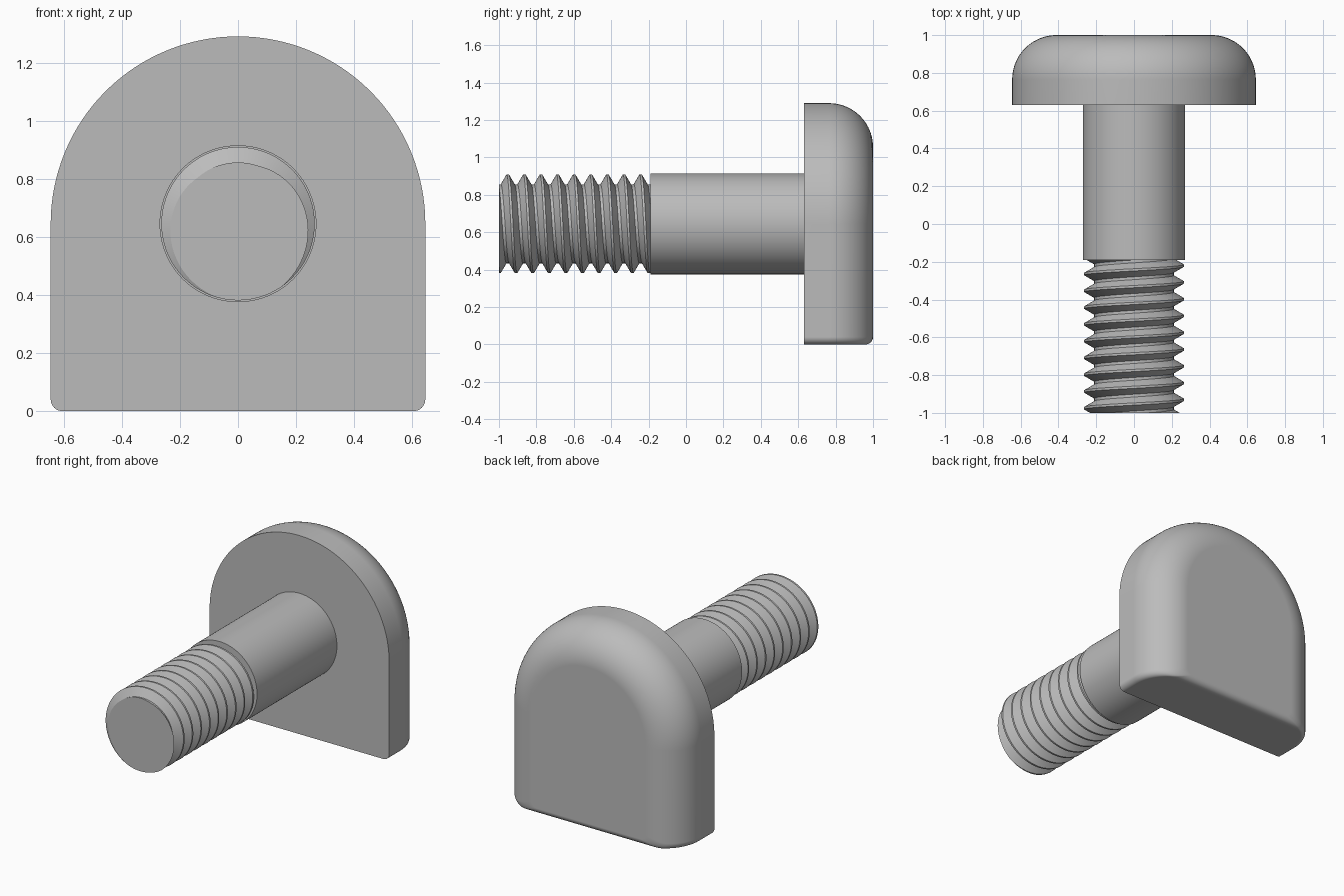
import bpy, bmesh
from math import sin, cos, pi, sqrt, tau, radians

cube = bpy.data.objects.get("Cube")
if cube:
    bpy.data.objects.remove(cube, do_unlink=True)

steel = bpy.data.materials.new("plain grey steel")
steel.use_nodes = True
GREY = (0.5, 0.5, 0.5, 1)
steel.diffuse_color = GREY
steel.node_tree.nodes["Principled BSDF"].inputs["Base Color"].default_value = GREY

AXIS_Z = 0.645       # height of the bolt axis
HEAD_FRONT, HEAD_BACK = 0.63, 1.0
THREAD_END = -0.19


def finish(name, bm):
    bmesh.ops.recalc_face_normals(bm, faces=bm.faces[:])
    mesh = bpy.data.meshes.new(name)
    bm.to_mesh(mesh)
    bm.free()
    mesh.materials.append(steel)
    obj = bpy.data.objects.new(name, mesh)
    bpy.context.collection.objects.link(obj)
    bpy.ops.object.select_all(action="DESELECT")
    obj.select_set(True)
    bpy.context.view_layer.objects.active = obj
    bpy.ops.object.shade_smooth_by_angle(angle=radians(30))
    return obj


def loft(bm, rings):
    """Skin closed rings of points and cap both ends."""
    rows = [[bm.verts.new(p) for p in ring] for ring in rings]
    for a, b in zip(rows, rows[1:]):
        for i in range(len(a)):
            k = (i + 1) % len(a)
            bm.faces.new((a[i], a[k], b[k], b[i]))
    bm.faces.new(rows[0])
    bm.faces.new(rows[-1])


# Head: arched outline with a big back round on the arch and a small one below
def head_outline(y, inset, floor, corner=0.04):
    r = AXIS_Z - inset
    pts = [(r * cos(pi * i / 64), y, AXIS_Z + r * sin(pi * i / 64)) for i in range(65)]
    for side, start in ((-1, pi), (1, 1.5 * pi)):
        for i in range(9):
            a = start + pi / 2 * i / 8
            pts.append((side * (r - corner) + corner * cos(a), y,
                        floor + corner + corner * sin(a)))
    return pts


BIG, SMALL = 0.235, 0.04
rings = [head_outline(HEAD_FRONT, 0, 0)]
for i in range(21):
    t = pi / 2 * i / 20
    y = HEAD_BACK - BIG + BIG * sin(t)
    s = min(1, max(0, (y - HEAD_BACK + SMALL) / SMALL))
    rings.append(head_outline(y, BIG * (1 - cos(t)), SMALL * (1 - sqrt(1 - s * s))))
bm = bmesh.new()
loft(bm, rings)
head = finish("head", bm)
weighted = head.modifiers.new("flat face normals", "WEIGHTED_NORMAL")
weighted.keep_sharp = True

# Plain shank
bm = bmesh.new()
loft(bm, [[(0.27 * sin(tau * i / 96), y, AXIS_Z + 0.27 * cos(tau * i / 96))
           for i in range(96)] for y in (THREAD_END, HEAD_FRONT)])
finish("shank", bm)

# Right-hand thread: a profile swept along a helix, trimmed flat at both ends
PITCH, STEPS, TURNS = 0.0888, 72, 13
CREST, ROOT = 0.264, 0.211
profile = [(-0.006, CREST), (0.006, CREST), (0.037, ROOT), (0.052, ROOT)]
start = -0.953 - 2 * PITCH
bm = bmesh.new()
helix = []
for i in range(STEPS * TURNS):
    a = tau * i / STEPS
    helix.append([bm.verts.new((r * sin(a), start + PITCH * i / STEPS + dy,
                                AXIS_Z + r * cos(a))) for dy, r in profile])
for i in range(len(helix) - STEPS - 1):
    here = helix[i] + [helix[i + STEPS][0]]
    there = helix[i + 1] + [helix[i + 1 + STEPS][0]]
    for j in range(4):
        bm.faces.new((here[j], there[j], there[j + 1], here[j + 1]))
for y, direction in ((-1, -1), (THREAD_END, 1)):
    bmesh.ops.bisect_plane(bm, geom=bm.verts[:] + bm.edges[:] + bm.faces[:],
                           plane_co=(0, y, 0), plane_no=(0, direction, 0),
                           clear_outer=True)
bmesh.ops.delete(bm, geom=[v for v in bm.verts if not v.link_faces], context="VERTS")
for y in (-1, THREAD_END):
    rim = [e for e in bm.edges if e.is_boundary
           and all(abs(v.co.y - y) < 1e-4 for v in e.verts)]
    bmesh.ops.edgeloop_fill(bm, edges=rim)
finish("threaded_end", bm)
